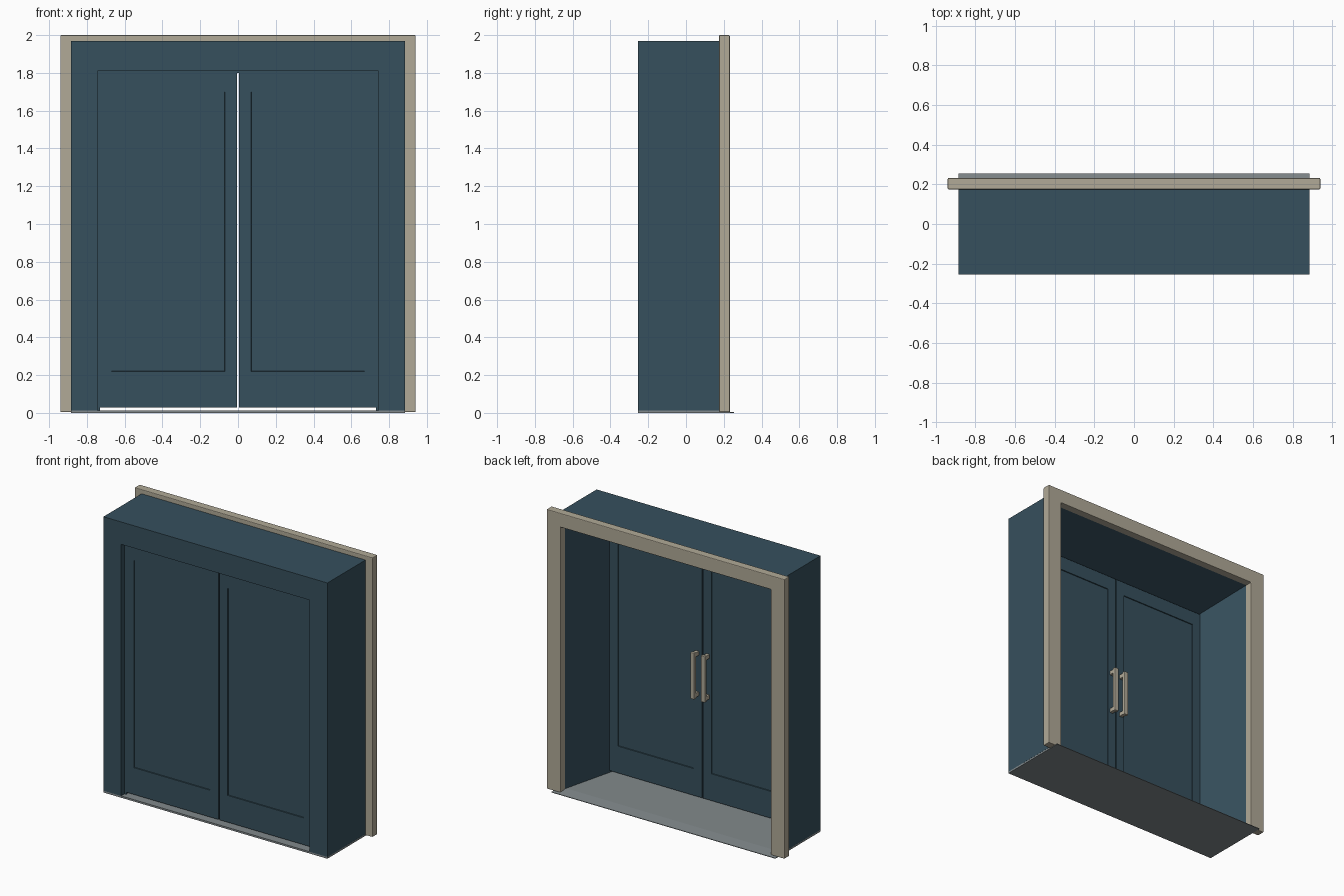
import bpy, bmesh
from mathutils import Vector

if "Cube" in bpy.data.objects:
    bpy.data.objects.remove(bpy.data.objects["Cube"])


def material(name, rgb):
    m = bpy.data.materials.new(name)
    m.diffuse_color = (*rgb, 1)
    m.use_nodes = True
    m.node_tree.nodes["Principled BSDF"].inputs["Base Color"].default_value = m.diffuse_color
    return m


BLUE = material("slate blue paint", (0.037, 0.08, 0.11))
TAN = material("warm beige", (0.44, 0.40, 0.31))
GREY = material("sill grey", (0.22, 0.25, 0.26))


def finish(name, bm, mat, bevel=0):
    bmesh.ops.recalc_face_normals(bm, faces=bm.faces)
    me = bpy.data.meshes.new(name)
    bm.to_mesh(me)
    bm.free()
    me.materials.append(mat)
    ob = bpy.data.objects.new(name, me)
    bpy.context.collection.objects.link(ob)
    if bevel:
        mod = ob.modifiers.new("soft edges", 'BEVEL')
        mod.width = bevel
        mod.segments = 2
        mod.limit_method = 'ANGLE'
    return ob


def add_box(bm, lo, hi):
    lo, hi = Vector(lo), Vector(hi)
    verts = bmesh.ops.create_cube(bm, size=1)["verts"]
    for v in verts:
        v.co = Vector([(lo[i] + hi[i]) / 2 + v.co[i] * (hi[i] - lo[i]) for i in range(3)])


def arch(name, stages, base, mat, bevel=0):
    """Three-sided surround lofted through (half width, y, top) stages, closed at the feet."""
    bm = bmesh.new()
    rings = [[bm.verts.new(p) for p in ((-w, y, base), (-w, y, t), (w, y, t), (w, y, base))]
             for w, y, t in stages]
    n = len(rings)
    for i in range(n):
        a, b = rings[i], rings[(i + 1) % n]
        for k in range(3):
            bm.faces.new((a[k], a[k + 1], b[k + 1], b[k]))
    for k in (0, 3):
        bm.faces.new([r[k] for r in rings])
    return finish(name, bm, mat, bevel)


# Deep surround: rebate at the front, splayed reveal towards the back
arch("surround", [(0.885, -0.255, 1.97), (0.745, -0.255, 1.81), (0.745, -0.218, 1.81),
                  (0.73, -0.218, 1.80), (0.83, 0.18, 1.90), (0.885, 0.18, 1.97)], 0.013, BLUE)

# Flat trim around the back opening
arch("trim", [(0.94, 0.175, 2.0), (0.83, 0.175, 1.90),
              (0.83, 0.232, 1.90), (0.94, 0.232, 2.0)], 0.004, TAN, 0.005)

# Floor sill, thinning towards the back edge
bm = bmesh.new()
profile = [(-0.255, 0), (0.255, 0), (0.255, 0.004), (0.17, 0.012), (-0.255, 0.013)]
face = bm.faces.new([bm.verts.new((-0.885, y, z)) for y, z in profile])
ext = bmesh.ops.extrude_face_region(bm, geom=[face])["geom"]
bmesh.ops.translate(bm, vec=(1.77, 0, 0), verts=[g for g in ext if isinstance(g, bmesh.types.BMVert)])
finish("sill", bm, GREY)

for side, s in (("left", -1), ("right", 1)):
    # Door leaf with a shallow recessed panel on both faces
    bm = bmesh.new()
    xs = sorted((s * 0.004, s * 0.735))
    add_box(bm, (xs[0], -0.217, 0.028), (xs[1], -0.187, 1.80))
    px = sorted((s * 0.07, s * 0.67))
    bm.normal_update()
    for f in [f for f in bm.faces if abs(f.normal.y) > 0.9]:
        mid = f.calc_center_median()
        depth = f.normal.y * 0.007
        bmesh.ops.inset_individual(bm, faces=[f], thickness=0.05)
        for v in f.verts:
            v.co.x = px[v.co.x > mid.x]
            v.co.z = (0.22, 1.70)[v.co.z > mid.z]
        # Straight step down into the panel
        bmesh.ops.inset_individual(bm, faces=[f], thickness=0.001)
        for v in f.verts:
            v.co.y -= depth
    finish(side + "_door", bm, BLUE)

    # Pull handle on the inner side: bar with two posts
    bm = bmesh.new()
    x = s * 0.042
    add_box(bm, (x - 0.016, -0.152, 0.745), (x + 0.016, -0.13, 1.075))
    for z in (0.765, 1.055):
        add_box(bm, (x - 0.013, -0.188, z - 0.015), (x + 0.013, -0.15, z + 0.015))
    finish(side + "_handle", bm, TAN, 0.003)
